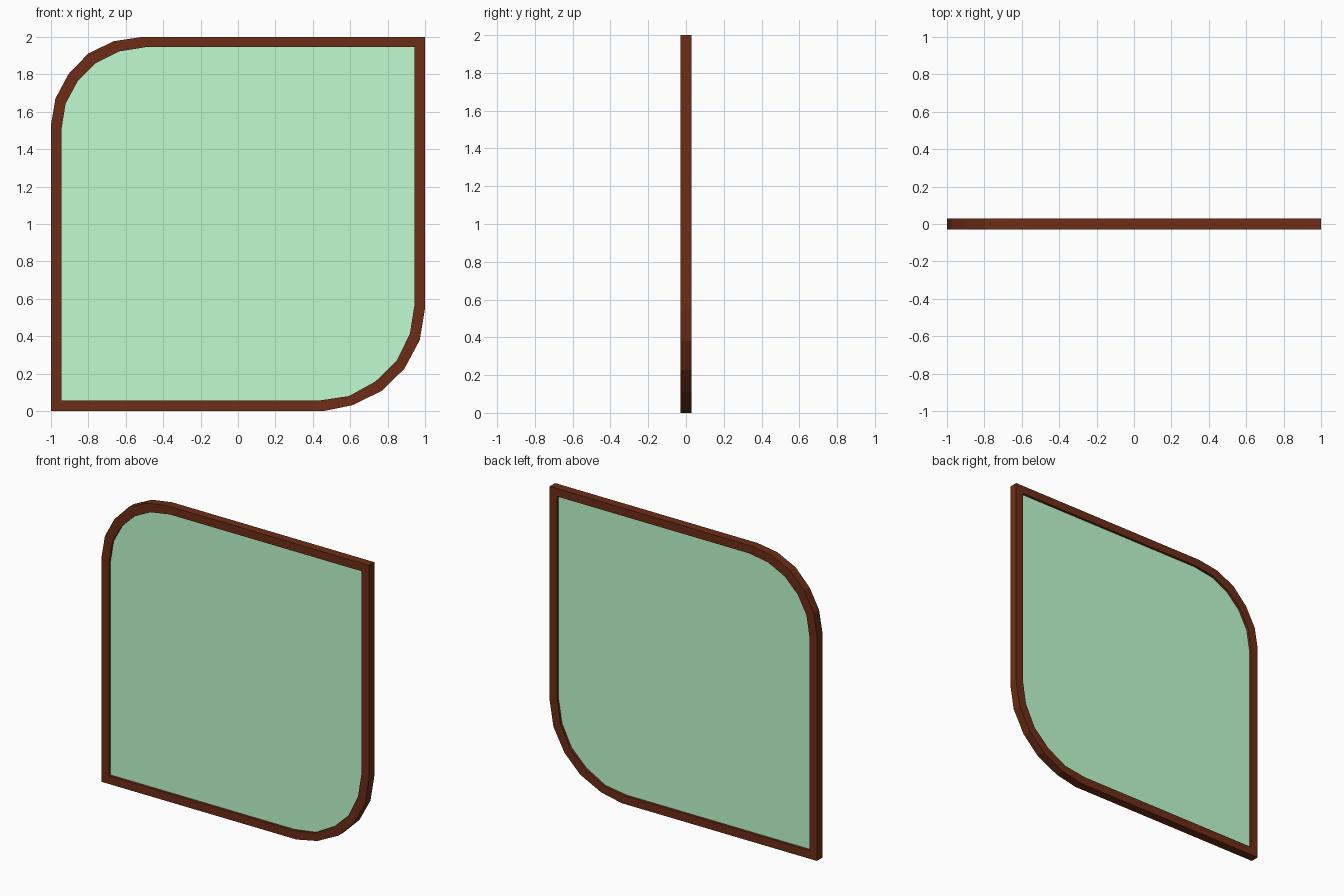
import bpy, bmesh

if "Cube" in bpy.data.objects:
    bpy.data.objects.remove(bpy.data.objects["Cube"])

HALF = 0.029       # half of frame depth
PANE_HALF = 0.013  # half of pane depth

# Outlines in x, z: corner, rounded top left, corner, rounded bottom right
outer = [(-1, 0), (-1, 1.53), (-.976, 1.671), (-.906, 1.802), (-.80, 1.912),
         (-.665, 1.977), (-.515, 2), (1, 2), (1, .549), (.972, .38),
         (.890, .227), (.772, .11), (.615, .032), (.459, 0)]
inner = [(-.945, .056), (-.945, 1.50), (-.922, 1.643), (-.857, 1.764), (-.76, 1.860),
         (-.634, 1.923), (-.49, 1.946), (.945, 1.946), (.945, .576), (.919, .413),
         (.848, .268), (.735, .158), (.594, .080), (.433, .056)]


def material(name, color):
    m = bpy.data.materials.new(name)
    m.diffuse_color = color
    m.use_nodes = True
    m.node_tree.nodes["Principled BSDF"].inputs["Base Color"].default_value = m.diffuse_color
    return m


def finish(name, bm, mat):
    bmesh.ops.recalc_face_normals(bm, faces=bm.faces)
    me = bpy.data.meshes.new(name)
    bm.to_mesh(me)
    bm.free()
    me.materials.append(mat)
    ob = bpy.data.objects.new(name, me)
    bpy.context.collection.objects.link(ob)


wood = material("wood", (0.153, 0.027, 0.008, 1))
glass = material("glass", (0.53, 0.97, 0.63, 1))

# Frame: square section swept round the outline
bm = bmesh.new()
rings = [[bm.verts.new((o[0], -HALF, o[1])), bm.verts.new((o[0], HALF, o[1])),
          bm.verts.new((i[0], HALF, i[1])), bm.verts.new((i[0], -HALF, i[1]))]
         for o, i in zip(outer, inner)]
for k, a in enumerate(rings):
    b = rings[(k + 1) % len(rings)]
    for j in range(4):
        n = (j + 1) % 4
        bm.faces.new((a[j], a[n], b[n], b[j]))
finish("frame", bm, wood)

# Pane: thin slab set inside the frame, its rim hidden by the frame
bm = bmesh.new()
for y in (-PANE_HALF, PANE_HALF):
    bm.faces.new([bm.verts.new((x, y, z)) for x, z in inner])
bmesh.ops.bridge_loops(bm, edges=bm.edges[:])
finish("glass_pane", bm, glass)
